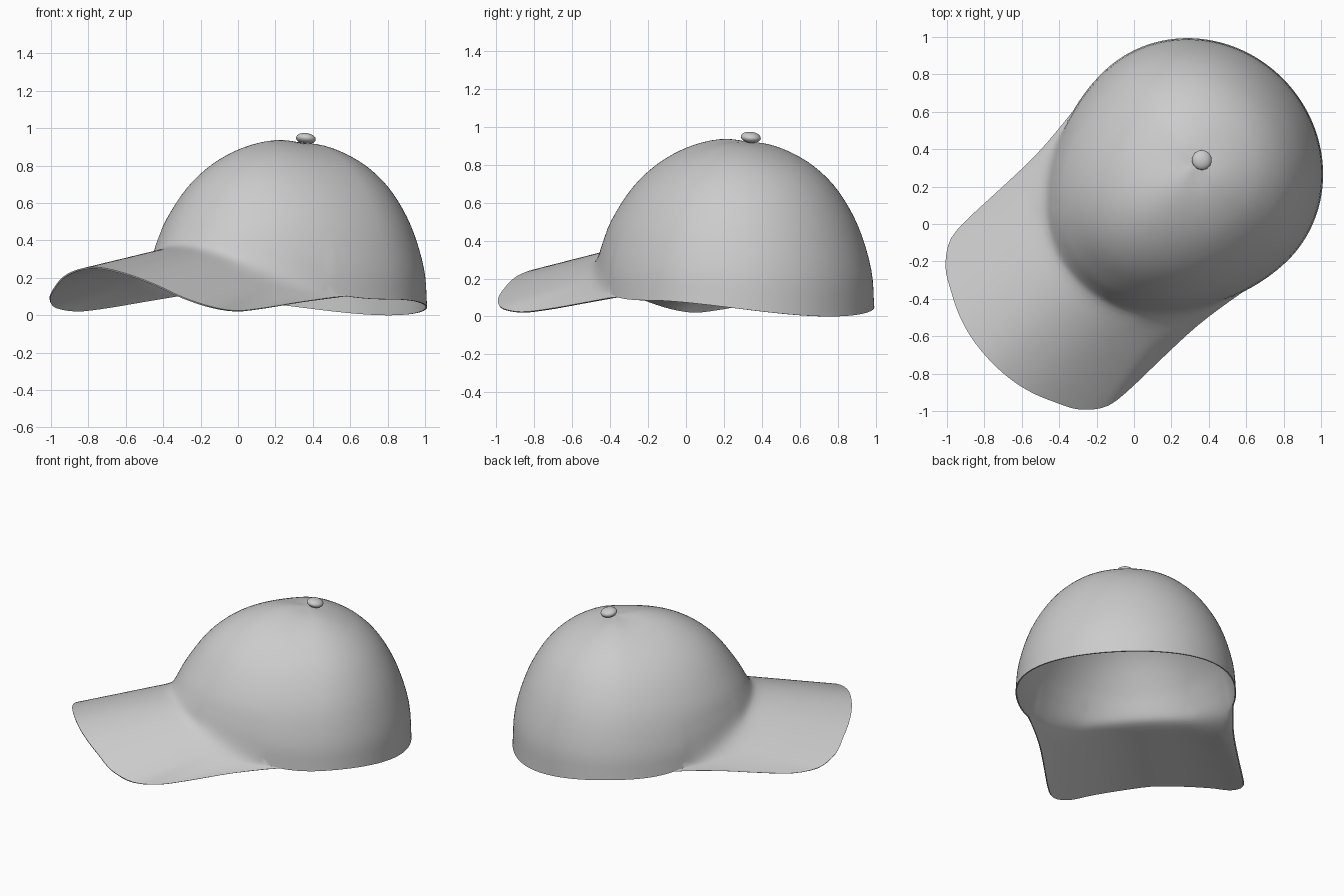
import bpy, bmesh
from math import sin, cos, radians, pi
from mathutils import Vector, Matrix

if "Cube" in bpy.data.objects:
    bpy.data.objects.remove(bpy.data.objects["Cube"])

HEADING = radians(43.2)      # direction of the back of the cap in the xy plane
CENTRE = 0.45                # crown axis, measured along that direction
TURN = Matrix.Rotation(HEADING, 4, 'Z')

# Crown profiles (radius, height) from the apex down
FRONT = [(0, .917), (.17, .928), (.35, .892), (.52, .81), (.66, .69), (.78, .525), (.84, .42), (.88, .36)]
SIDE = [(0, .917), (.14, .902), (.27, .855), (.39, .778), (.51, .655), (.615, .475), (.68, .26), (.697, .085)]
BACK = [(0, .917), (.13, .89), (.25, .84), (.37, .762), (.475, .645), (.57, .465), (.64, .23), (.655, 0)]
# Brim outer edge: (angle on the crown, along, across, height), front to side
BRIM_END = 72
EDGE = [(0, -1.06, 0, .25), (14, -1.038, .2, .222), (28, -.965, .39, .155), (37, -.88, .53, .083),
        (44, -.76, .61, .038), (50, -.6, .622, .02), (56, -.42, .62, .033), (64, -.12, .622, .069)]


def spline(keys, t):
    """Smooth curve through rows of (parameter, values...)."""
    i = 0
    while i < len(keys) - 2 and t > keys[i + 1][0]:
        i += 1
    pts = [Vector(k[1:]) for k in keys]
    ts = [k[0] for k in keys]

    def chord(k):
        return (pts[k + 1] - pts[k]) / (ts[k + 1] - ts[k])

    def slope(k):
        if k == 0 or k == len(keys) - 1:
            return chord(min(k, len(keys) - 2))
        h1, h2 = ts[k] - ts[k - 1], ts[k + 1] - ts[k]
        return (chord(k - 1) * h2 + chord(k) * h1) / (h1 + h2)
    h = ts[i + 1] - ts[i]
    s = (t - ts[i]) / h
    return (pts[i] * (2*s**3 - 3*s*s + 1) + slope(i) * h * (s**3 - 2*s*s + s)
            + pts[i + 1] * (3*s*s - 2*s**3) + slope(i + 1) * h * (s**3 - s*s))


def sampled(profile, n):
    keys = [(i, r, z) for i, (r, z) in enumerate(profile)]
    return [spline(keys, (len(keys) - 1) * k / n) for k in range(n + 1)]


ROWS, COLS, BRIM_ROWS = 28, 180, 16
front, side, back = (sampled(p, ROWS) for p in (FRONT, SIDE, BACK))


def crown_point(i, phi):
    ahead = cos(phi) > 0
    end = front if ahead else back
    w = abs(cos(phi)) ** (2.4 if ahead else 2)
    # the temples pinch in a little towards the brim
    pinch = 1 - .03 * sin(2 * phi) ** 2 * (i / ROWS) ** 4 if ahead else 1
    return Vector((CENTRE - end[i][0] * cos(phi), side[i][0] * sin(phi) * pinch,
                   end[i][1] * w + side[i][1] * (1 - w)))


# Full brim edge, mirrored and ending on the crown rim
half = EDGE + [(BRIM_END, *crown_point(ROWS, radians(BRIM_END)))]
edge_keys = [(-a, x, -y, z) for a, x, y, z in reversed(half[1:])] + half

# Crown and brim as one continuous sheet
bm = bmesh.new()
apex = bm.verts.new(crown_point(0, 0))
columns, fold, temples = [], [], []
for j in range(COLS):
    angle = -90 + 360 * j / COLS
    col = [bm.verts.new(crown_point(i, radians(angle))) for i in range(1, ROWS + 1)]
    if abs(angle) <= BRIM_END:
        start, end = col[-1].co.copy(), spline(edge_keys, angle)
        for k in range(1, BRIM_ROWS + 1):
            col.append(bm.verts.new(start.lerp(end, k / BRIM_ROWS)))
        if abs(angle) < 66:
            fold += col[ROWS - 4:ROWS + 2]
        if 30 < abs(angle) < 66:
            temples += col[ROWS - 7:ROWS + 5]
    columns.append(col)
for j in range(COLS):
    a, b = columns[j], columns[(j + 1) % COLS]
    bm.faces.new((apex, b[0], a[0]))
    for i in range(min(len(a), len(b)) - 1):
        bm.faces.new((a[i], b[i], b[i + 1], a[i + 1]))

# Soften the fold where the crown meets the brim
for verts, times in ((temples, 8), (fold, 6)):
    for _ in range(times):
        bmesh.ops.smooth_vert(bm, verts=verts, factor=0.5, use_axis_x=True, use_axis_y=True, use_axis_z=True)
bmesh.ops.remove_doubles(bm, verts=bm.verts[:], dist=0.0003)
bm.transform(TURN @ Matrix.Scale(-1, 4, (0, 1, 0)))
if sum(f.normal.z * f.calc_area() for f in bm.faces) < 0:
    bmesh.ops.reverse_faces(bm, faces=bm.faces[:])
mesh = bpy.data.meshes.new("crown_and_brim")
bm.to_mesh(mesh)
bm.free()
cap = bpy.data.objects.new("crown_and_brim", mesh)
bpy.context.collection.objects.link(cap)
bpy.context.view_layer.objects.active = cap
cap.select_set(True)
cloth = cap.modifiers.new("cloth", 'SOLIDIFY')
cloth.thickness, cloth.offset = 0.008, -1
bpy.ops.object.modifier_apply(modifier="cloth")
bpy.ops.object.shade_smooth_by_angle(angle=radians(60))
cap.select_set(False)

# Top button, flattened and leaning backwards
bpy.ops.mesh.primitive_uv_sphere_add(segments=32, ring_count=16, radius=1)
button = bpy.context.object
button.name = "top_button"
button.matrix_world = (Matrix.Translation((.363, .342, .945)) @ TURN @ Matrix.Rotation(radians(9), 4, 'Y')
                       @ Matrix.Diagonal((.053, .053, .029, 1)))
bpy.ops.object.shade_smooth()
